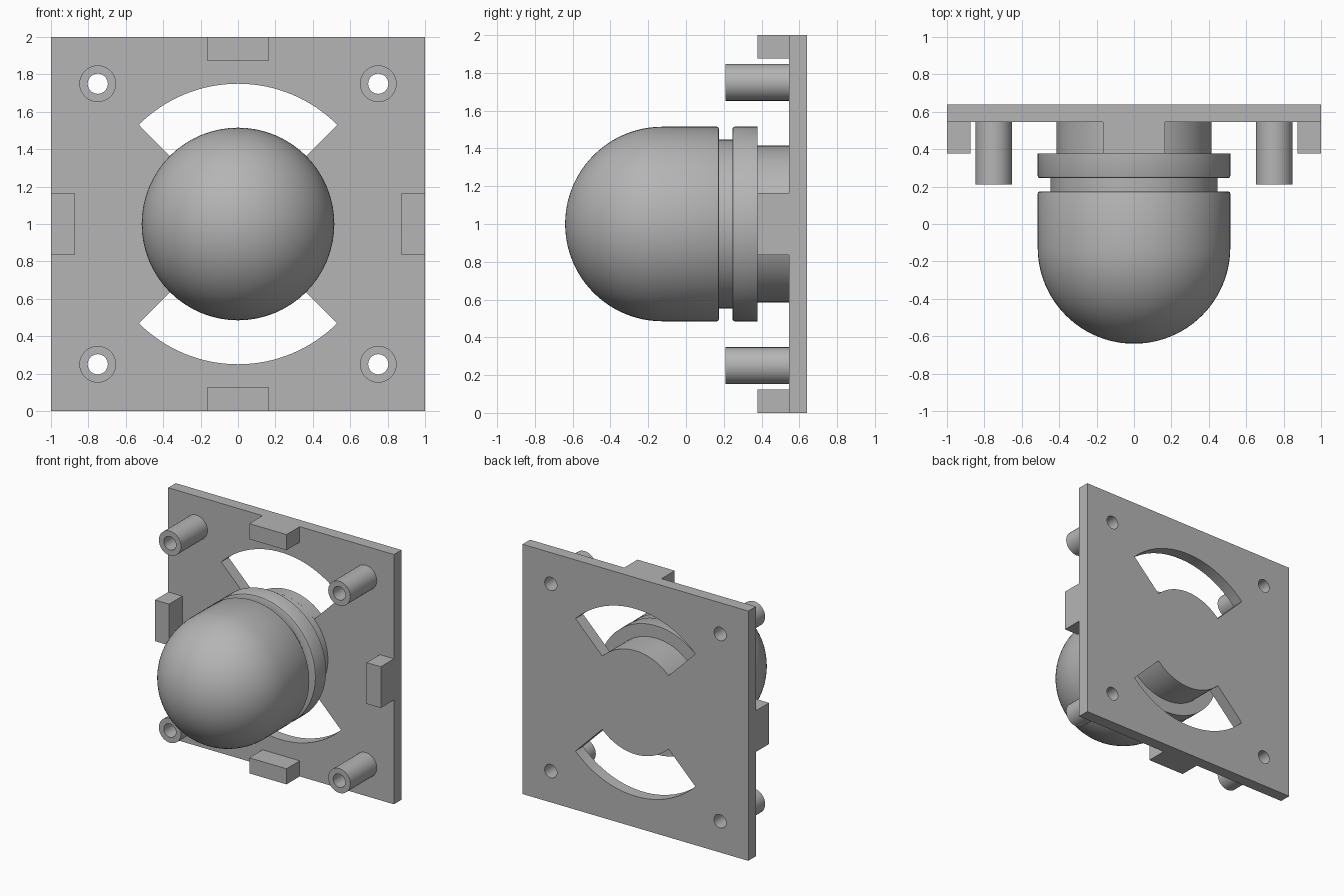
import bpy, bmesh, math
from mathutils import Matrix

if "Cube" in bpy.data.objects:
    bpy.data.objects.remove(bpy.data.objects["Cube"])

MID = 1.0                    # height of the plate centre
FRONT, BACK = 0.545, 0.64    # plate faces along y

grey = bpy.data.materials.new("grey plastic")
grey.diffuse_color = (0.46, 0.46, 0.46, 1)
grey.use_nodes = True
grey.node_tree.nodes["Principled BSDF"].inputs["Base Color"].default_value = grey.diffuse_color


def finish(obj, angle=30):
    obj.data.materials.clear()
    obj.data.materials.append(grey)
    bpy.ops.object.select_all(action='DESELECT')
    obj.select_set(True)
    bpy.context.view_layer.objects.active = obj
    bpy.ops.object.shade_smooth_by_angle(angle=math.radians(angle))


def arc(r, a0, a1, n, cx=0, cy=0):
    return [(cx + r * math.cos(math.radians(a0 + (a1 - a0) * i / n)),
             cy + r * math.sin(math.radians(a0 + (a1 - a0) * i / n))) for i in range(n + 1)]


def lathe(name, profile, x=0, z=MID, steps=64, closed=False):
    """Spin (radius, y) points around an axis parallel to y."""
    bm = bmesh.new()
    vs = [bm.verts.new((r, y, 0)) for r, y in profile]
    edges = [bm.edges.new(p) for p in zip(vs, vs[1:])]
    if closed:
        edges.append(bm.edges.new((vs[-1], vs[0])))
    bmesh.ops.spin(bm, geom=vs + edges, cent=(0, 0, 0), axis=(0, 1, 0),
                   angle=math.tau, steps=steps)
    bmesh.ops.remove_doubles(bm, verts=bm.verts, dist=1e-5)
    bmesh.ops.recalc_face_normals(bm, faces=bm.faces)
    mesh = bpy.data.meshes.new(name)
    bm.to_mesh(mesh)
    bm.free()
    obj = bpy.data.objects.new(name, mesh)
    obj.location = (x, 0, z)
    bpy.context.collection.objects.link(obj)
    finish(obj)


def box(name, lo, hi):
    bm = bmesh.new()
    bmesh.ops.create_cube(bm, size=1)
    size = [b - a for a, b in zip(lo, hi)]
    centre = [(a + b) / 2 for a, b in zip(lo, hi)]
    bm.transform(Matrix.Translation(centre) @ Matrix.Diagonal((*size, 1)))
    mesh = bpy.data.meshes.new(name)
    bm.to_mesh(mesh)
    bm.free()
    obj = bpy.data.objects.new(name, mesh)
    bpy.context.collection.objects.link(obj)
    finish(obj)


# Back plate: square outline with two curved slots and four screw holes
HOLE, CORNER = 0.054, 0.75
outlines = [[(-1, -1), (1, -1), (1, 1), (-1, 1)]]
for start in (45, 225):
    outlines.append(arc(0.75, start, start + 90, 32) + arc(0.415, start + 90, start, 32))
corners = [(sx * CORNER, sz * CORNER) for sx in (-1, 1) for sz in (-1, 1)]
for cx, cz in corners:
    outlines.append(arc(HOLE, 0, 360, 32, cx, cz)[:-1])

curve = bpy.data.curves.new("back_plate", 'CURVE')
curve.dimensions = '2D'
curve.fill_mode = 'BOTH'
curve.extrude = (BACK - FRONT) / 2
for pts in outlines:
    spline = curve.splines.new('POLY')
    spline.points.add(len(pts) - 1)
    for point, (u, v) in zip(spline.points, pts):
        point.co = (u, v, 0, 1)
    spline.use_cyclic_u = True
plate = bpy.data.objects.new("back_plate", curve)
plate.location = (0, (FRONT + BACK) / 2, MID)
plate.rotation_euler = (math.pi / 2, 0, 0)
bpy.context.collection.objects.link(plate)
bpy.context.view_layer.objects.active = plate
plate.select_set(True)
bpy.ops.object.convert(target='MESH')
plate = bpy.context.view_layer.objects.active
bm = bmesh.new()
bm.from_mesh(plate.data)
bmesh.ops.remove_doubles(bm, verts=bm.verts, dist=1e-5)
bmesh.ops.recalc_face_normals(bm, faces=bm.faces)
bm.to_mesh(plate.data)
bm.free()
finish(plate)

# Domed body with groove, flange and neck
R, B = 0.515, 0.012
dome = [(r, y) for y, r in arc(R, 180, 90, 24, -0.125, 0)]
dome[0] = (0, -0.64)
lathe("domed_body", dome + [
    (R, 0.175 - B), (R - B * 0.3, 0.175 - B * 0.3), (R - B, 0.175),
    (0.447, 0.175), (0.447, 0.245),
    (R - B, 0.245), (R - B * 0.3, 0.245 + B * 0.3), (R, 0.245 + B),
    (R, 0.378), (0.415, 0.378), (0.415, FRONT), (0, FRONT)])

# Screw posts, hollow all the way through
for cx, cz in corners:
    lathe("screw_post", [(HOLE, 0.21), (0.098, 0.21), (0.098, FRONT), (HOLE, FRONT)],
          cx, MID + cz, 32, closed=True)

# Edge tabs, one in the middle of each side
T, W, TAB = 0.125, 0.165, 0.378
for s in (-1, 1):
    a, b = sorted((s * (1 - T), s))
    box("side_tab", (a, TAB, MID - W), (b, FRONT, MID + W))
    box("end_tab", (-W, TAB, MID + a), (W, FRONT, MID + b))
